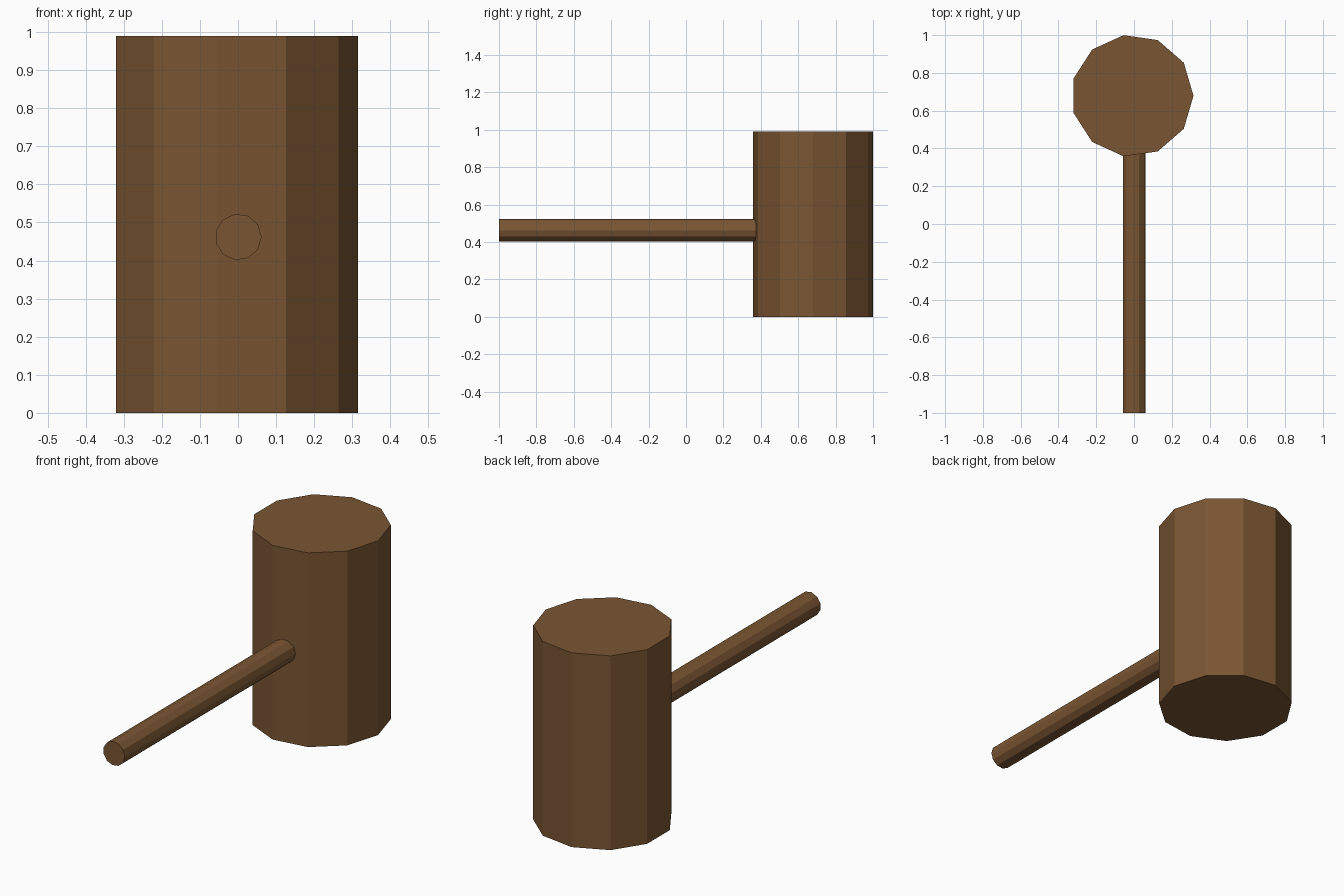
import bpy, bmesh, math
from mathutils import Vector

if "Cube" in bpy.data.objects:
    bpy.data.objects.remove(bpy.data.objects["Cube"])

SIDES = 11

wood = bpy.data.materials.new("brown wood")
wood.diffuse_color = (0.195, 0.093, 0.033, 1.0)
wood.use_nodes = True
wood.node_tree.nodes["Principled BSDF"].inputs["Base Color"].default_value = wood.diffuse_color


def prism(name, start, end, u, v, radius):
    """Flat-sided rod from start to end; u and v span its cross-section."""
    bm = bmesh.new()
    rings = []
    for centre in (Vector(start), Vector(end)):
        ring = []
        for i in range(SIDES):
            a = 2 * math.pi * i / SIDES
            ring.append(bm.verts.new(
                centre + radius * (math.cos(a) * Vector(u) + math.sin(a) * Vector(v))))
        rings.append(ring)
    for i in range(SIDES):
        j = (i + 1) % SIDES
        bm.faces.new((rings[0][i], rings[0][j], rings[1][j], rings[1][i]))
    for ring in rings:
        bm.faces.new(ring)
    bmesh.ops.recalc_face_normals(bm, faces=bm.faces)
    mesh = bpy.data.meshes.new(name)
    bm.to_mesh(mesh)
    bm.free()
    mesh.materials.append(wood)
    obj = bpy.data.objects.new(name, mesh)
    bpy.context.collection.objects.link(obj)
    return obj


# Upright mallet head
prism("mallet_head", (-0.009, 0.679, 0), (-0.009, 0.679, 0.99),
      (1, 0, 0), (0, 1, 0), 0.324)

# Horizontal handle, its end set slightly into the head
prism("handle", (0.001, -1, 0.462), (0.001, 0.40, 0.462),
      (1, 0, 0), (0, 0, 1), 0.061)
